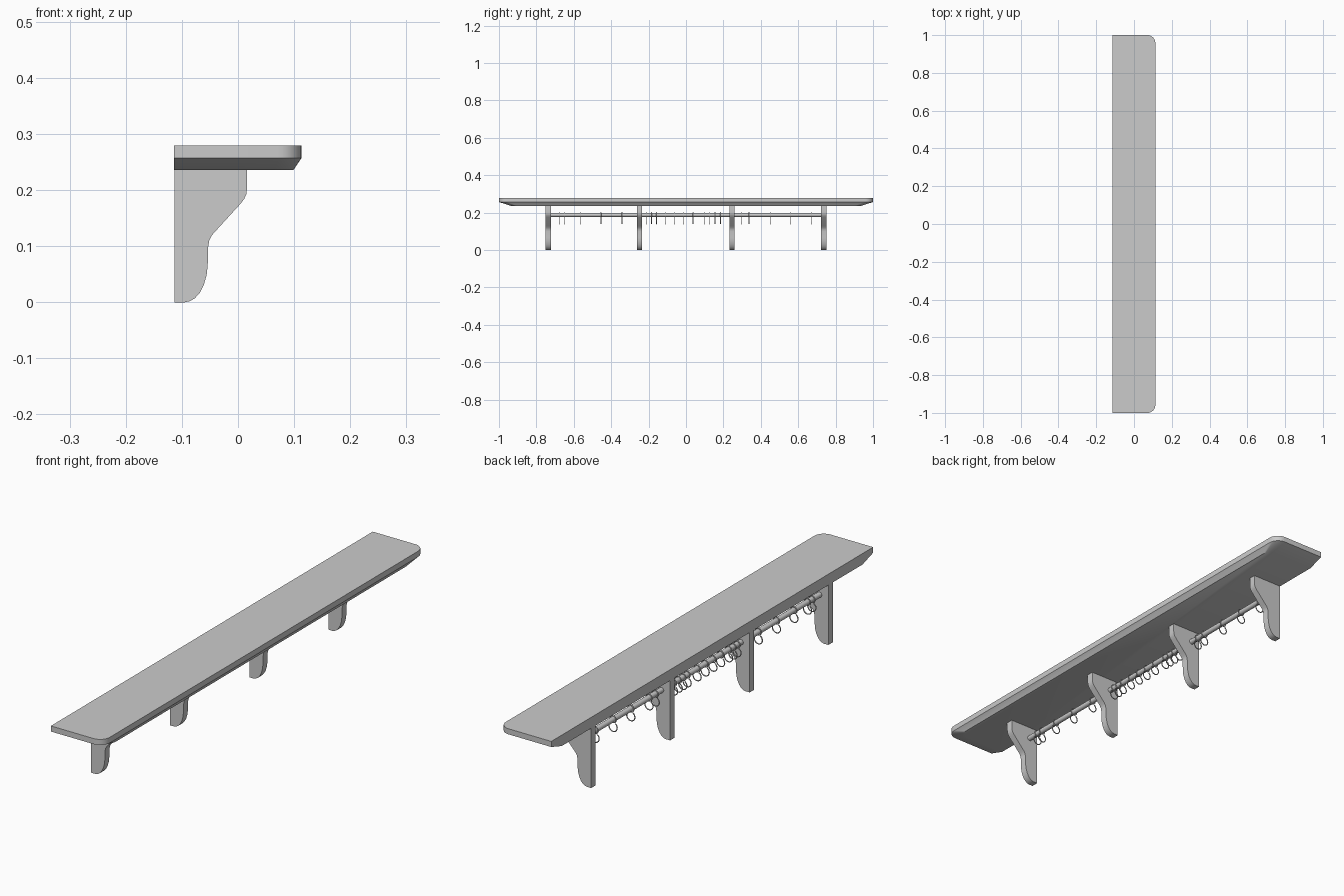
import bpy, bmesh, math
from mathutils import Vector

if "Cube" in bpy.data.objects:
    bpy.data.objects.remove(bpy.data.objects["Cube"])


def finish(name, bm, smooth=True):
    bmesh.ops.recalc_face_normals(bm, faces=bm.faces)
    mesh = bpy.data.meshes.new(name)
    bm.to_mesh(mesh)
    bm.free()
    obj = bpy.data.objects.new(name, mesh)
    bpy.context.collection.objects.link(obj)
    if smooth:
        bpy.ops.object.select_all(action='DESELECT')
        bpy.context.view_layer.objects.active = obj
        obj.select_set(True)
        bpy.ops.object.shade_smooth_by_angle(angle=math.radians(30))
    return obj


def loft(name, rings):
    """Skin a list of matching closed outlines and cap both ends."""
    bm = bmesh.new()
    loops = [[bm.verts.new(p) for p in ring] for ring in rings]
    n = len(loops[0])
    for a, b in zip(loops, loops[1:]):
        for i in range(n):
            j = (i + 1) % n
            bm.faces.new((a[i], a[j], b[j], b[i]))
    bm.faces.new(loops[0])
    bm.faces.new(loops[-1])
    return finish(name, bm)


# Shelf board: straight back, rounded front corners, undercut front and ends
def board_outline(front, half, r, z, steps=8):
    pts = [(-0.114, half, z), (-0.114, -half, z)]
    for sign in (-1, 1):
        for i in range(steps + 1):
            t = i / steps * math.pi / 2
            if sign > 0:
                t = math.pi / 2 - t
            pts.append((front - r + r * math.sin(t),
                        sign * (half - r + r * math.cos(t)), z))
    return pts


loft("shelf_board", [
    board_outline(0.099, 0.935, 0.035, 0.236),
    board_outline(0.113, 1.0, 0.042, 0.257),
    board_outline(0.113, 1.0, 0.042, 0.279),
])

# Four S-curved brackets
PROFILE = [(-0.113, 0), (-0.095, 0), (-0.086, 0.002), (-0.077, 0.007),
           (-0.068, 0.017), (-0.061, 0.031), (-0.056, 0.048), (-0.054, 0.066),
           (-0.053, 0.1), (-0.051, 0.111), (-0.046, 0.12), (-0.038, 0.129),
           (0.004, 0.175), (0.011, 0.184), (0.015, 0.193), (0.016, 0.203),
           (0.016, 0.237), (-0.113, 0.237)]
for k, y in enumerate((-0.7365, -0.248, 0.246, 0.7365)):
    loft(f"bracket_{k + 1}",
         [[(x, y + s, z) for x, z in PROFILE] for s in (-0.014, 0.014)])

# Hanging rod between the outer brackets
ROD_X, ROD_Z, ROD_R = -0.075, 0.188, 0.0105
loft("hanging_rod", [
    [(ROD_X + ROD_R * math.cos(i * math.pi / 12), y,
      ROD_Z + ROD_R * math.sin(i * math.pi / 12)) for i in range(24)]
    for y in (-0.73, 0.73)])


# Hooks: one wire curling over the rod and into a lower loop
def hook_path():
    pts = []
    r1, r2 = 0.0135, 0.0178
    c2 = ROD_Z - r1 - r2 + 0.001
    for i in range(15):
        t = math.radians(-60 + 330 * i / 14)
        pts.append((ROD_X + r1 * math.cos(t), ROD_Z + r1 * math.sin(t)))
    for i in range(1, 18):
        t = math.radians(90 - 330 * i / 17)
        pts.append((ROD_X + r2 * math.cos(t), c2 + r2 * math.sin(t)))
    return pts


def sweep(path, y, wire=0.0021, sides=8):
    rings = []
    for i, (x, z) in enumerate(path):
        a, b = path[max(i - 1, 0)], path[min(i + 1, len(path) - 1)]
        d = Vector((b[0] - a[0], 0, b[1] - a[1])).normalized()
        side = Vector((d.z, 0, -d.x))
        c = Vector((x, y, z))
        rings.append([c + wire * (math.cos(t) * side + math.sin(t) * Vector((0, 1, 0)))
                      for t in (2 * math.pi * k / sides for k in range(sides))])
    return rings


PATH = hook_path()
HOOK_Y = (-0.675, -0.648, -0.563, -0.455, -0.342, -0.21, -0.185, -0.157,
          -0.108, -0.06, -0.012, 0.038, 0.1, 0.127, 0.155, 0.185,
          0.298, 0.337, 0.45, 0.56, 0.672)
for k, y in enumerate(HOOK_Y):
    loft(f"hook_{k + 1}", sweep(PATH, y))
